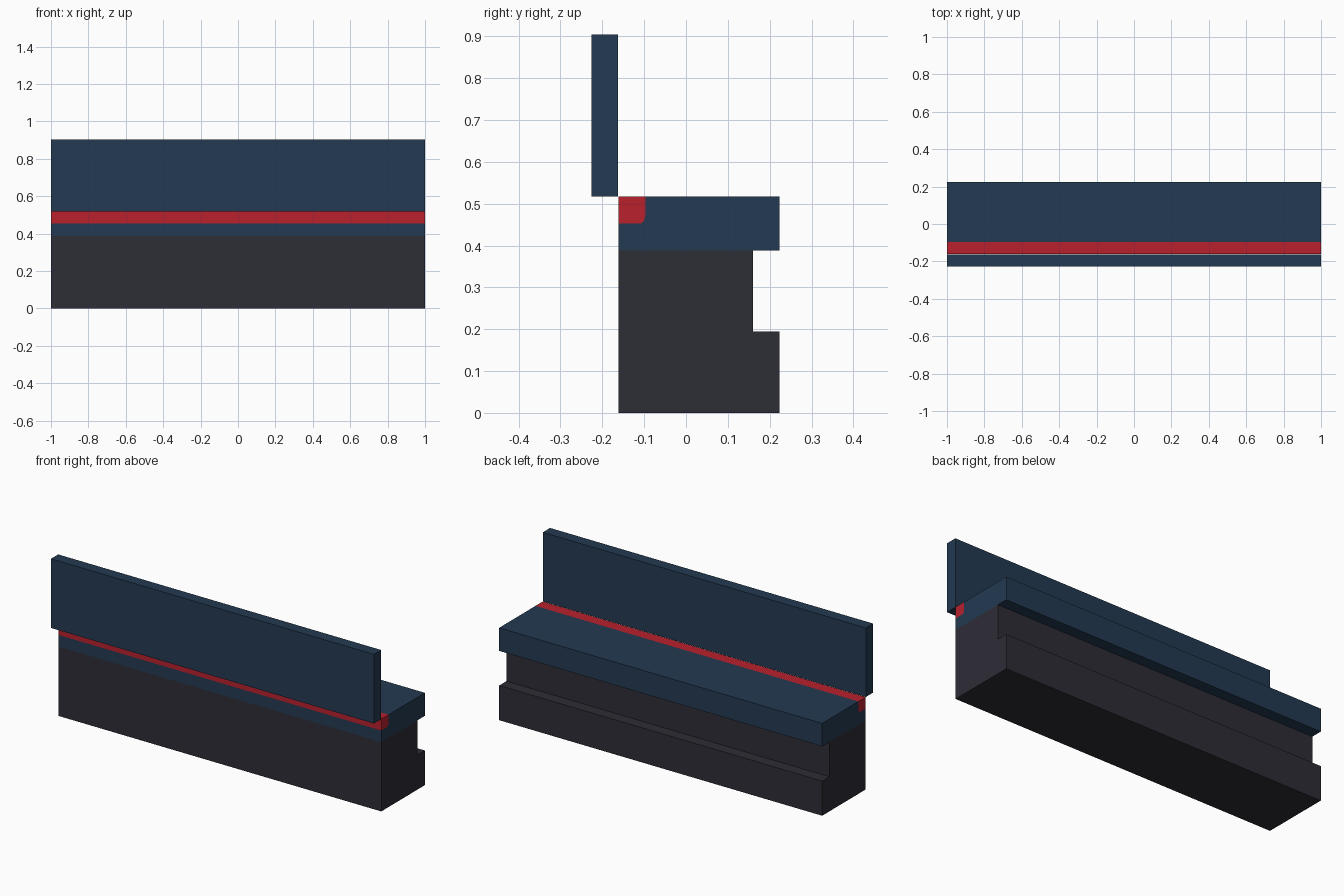
import bpy
import bmesh

cube = bpy.data.objects.get("Cube")
if cube:
    bpy.data.objects.remove(cube, do_unlink=True)


def material(name, rgb):
    mat = bpy.data.materials.new(name)
    mat.use_nodes = True
    color = (*rgb, 1.0)
    mat.diffuse_color = color
    mat.node_tree.nodes["Principled BSDF"].inputs["Base Color"].default_value = color
    return mat


navy = material("navy upholstery", (0.017, 0.042, 0.084))
red = material("red piping", (0.479, 0.015, 0.027))
charcoal = material("charcoal base", (0.027, 0.026, 0.037))


def extrude_profile(name, profile, mat, half_length=1.0):
    """Sweep a (y, z) side profile along the full length in x."""
    bm = bmesh.new()
    face = bm.faces.new([bm.verts.new((-half_length, y, z)) for y, z in profile])
    result = bmesh.ops.extrude_face_region(bm, geom=[face])
    moved = [v for v in result["geom"] if isinstance(v, bmesh.types.BMVert)]
    bmesh.ops.translate(bm, verts=moved, vec=(2 * half_length, 0, 0))
    bmesh.ops.recalc_face_normals(bm, faces=bm.faces)
    mesh = bpy.data.meshes.new(name)
    bm.to_mesh(mesh)
    bm.free()
    mesh.materials.append(mat)
    obj = bpy.data.objects.new(name, mesh)
    bpy.context.collection.objects.link(obj)
    return obj


# Key depths and heights of the side profile
FRONT, BACK, RECESS = -0.161, 0.224, 0.16
STEP, BASE_TOP, SEAT_TOP = 0.194, 0.388, 0.517
PIPE_BACK, PIPE_LOW = -0.097, 0.453

# Rounded lower corner shared by the piping and its groove
corner = [(-0.108, PIPE_LOW), (-0.1015, 0.457), (-0.098, 0.466), (PIPE_BACK, 0.474)]
groove = [(FRONT, PIPE_LOW)] + corner + [(PIPE_BACK, SEAT_TOP)]

# Base with a toe recess under the seat
extrude_profile("base", [
    (FRONT, 0), (BACK, 0), (BACK, STEP), (RECESS, STEP),
    (RECESS, BASE_TOP), (FRONT, BASE_TOP)], charcoal)

# Seat cushion with a groove along one top edge
extrude_profile("seat", groove + [
    (BACK, SEAT_TOP), (BACK, BASE_TOP), (FRONT, BASE_TOP)], navy)

# Piping filling the groove flush
extrude_profile("piping", groove + [(FRONT, SEAT_TOP)], red)

# Upright backrest panel
extrude_profile("backrest", [
    (-0.226, SEAT_TOP), (-0.162, SEAT_TOP), (-0.162, 0.904), (-0.226, 0.904)], navy)
